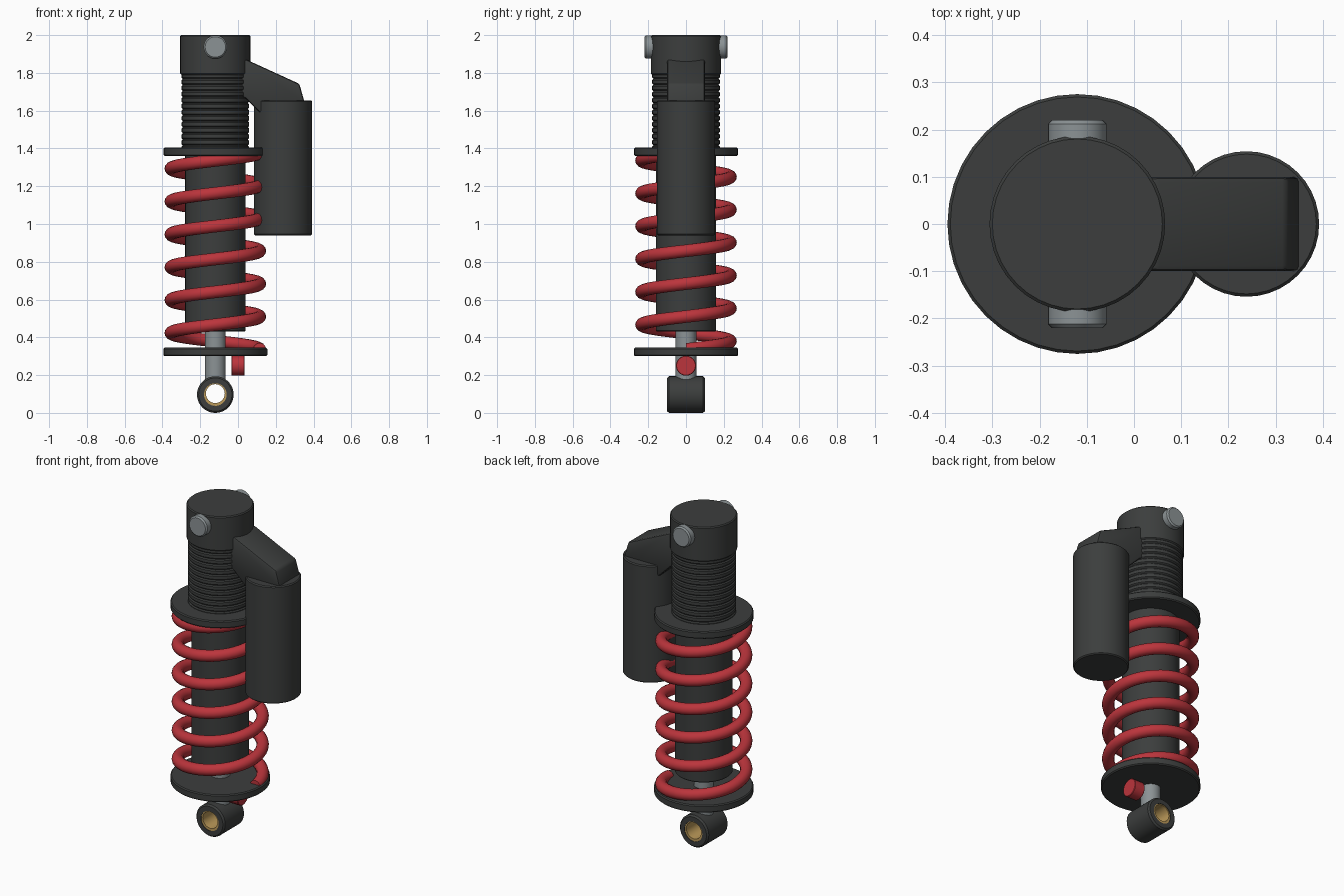
import bpy, bmesh, math
from mathutils import Matrix, Vector

if "Cube" in bpy.data.objects:
    bpy.data.objects.remove(bpy.data.objects["Cube"])

CX = -0.12  # main shock axis


def material(name, rgb):
    m = bpy.data.materials.new(name)
    m.diffuse_color = (*rgb, 1)
    m.use_nodes = True
    m.node_tree.nodes["Principled BSDF"].inputs["Base Color"].default_value = m.diffuse_color
    return m


DARK = material("dark_metal", (0.045, 0.048, 0.047))
RED = material("red_paint", (0.5, 0.035, 0.045))
STEEL = material("steel", (0.26, 0.29, 0.3))
BRASS = material("brass", (0.5, 0.32, 0.1))


def finish(bm, name, mat, angle=35):
    bmesh.ops.recalc_face_normals(bm, faces=bm.faces)
    mesh = bpy.data.meshes.new(name)
    bm.to_mesh(mesh)
    bm.free()
    ob = bpy.data.objects.new(name, mesh)
    bpy.context.collection.objects.link(ob)
    mesh.materials.append(mat)
    bpy.ops.object.select_all(action='DESELECT')
    ob.select_set(True)
    bpy.context.view_layer.objects.active = ob
    bpy.ops.object.shade_smooth_by_angle(angle=math.radians(angle))
    return ob


def lathe(name, profile, mat, loc=(CX, 0, 0), axis='Z', n=40, ring=False):
    """Revolve (radius, height) points; ring=True closes the section, otherwise ends are capped."""
    bm = bmesh.new()
    rows = [[bm.verts.new((r * math.cos(2 * math.pi * i / n), r * math.sin(2 * math.pi * i / n), h))
             for i in range(n)] for r, h in profile]
    pairs = list(zip(rows, rows[1:])) + ([(rows[-1], rows[0])] if ring else [])
    for a, b in pairs:
        for i in range(n):
            j = (i + 1) % n
            bm.faces.new((a[i], a[j], b[j], b[i]))
    if not ring:
        bm.faces.new(rows[0])
        bm.faces.new(rows[-1])
    rot = Matrix() if axis == 'Z' else Vector((0, 0, 1)).rotation_difference(
        Vector((1, 0, 0) if axis == 'X' else (0, 1, 0))).to_matrix().to_4x4()
    bm.transform(Matrix.Translation(loc) @ rot)
    return finish(bm, name, mat)


def rod(name, r, h0, h1, mat, bevel=0.006, **kw):
    return lathe(name, [(r - bevel, h0), (r, h0 + bevel), (r, h1 - bevel), (r - bevel, h1)], mat, **kw)


# Main body, cap and shaft
rod("damper_body", 0.16, 0.43, 1.42, DARK)
rod("top_cap", 0.186, 1.79, 2.0, DARK)
rod("damper_shaft", 0.055, 0.17, 0.5, STEEL, n=32)

# Threaded sleeve with repeated ridges
threads = []
pitch = 0.032
for k in range(13):
    z = 1.385 + k * pitch
    threads += [(0.173, z), (0.179, z + 0.006), (0.179, z + 0.024), (0.173, z + 0.03)]
lathe("threaded_sleeve", threads, DARK)

# Spring seats
rod("upper_spring_seat", 0.275, 1.36, 1.405, DARK)
rod("lower_spring_seat", 0.275, 0.30, 0.345, DARK)

# Coil spring, swept circle along a helix
bm = bmesh.new()
turns, steps, sides, wire, coil = 5.95, 238, 14, 0.034, 0.235
rows = []
for s in range(steps + 1):
    t = 2 * math.pi * turns * s / steps
    z = 0.336 + 0.174 * t / (2 * math.pi)
    out = Vector((math.cos(t), math.sin(t), 0))
    rows.append([bm.verts.new(Vector((CX, 0, z)) + out * (coil + wire * math.cos(a))
                              + Vector((0, 0, wire * math.sin(a))))
                 for a in (2 * math.pi * i / sides for i in range(sides))])
for a, b in zip(rows, rows[1:]):
    for i in range(sides):
        j = (i + 1) % sides
        bm.faces.new((a[i], a[j], b[j], b[i]))
bm.faces.new(rows[0])
bm.faces.new(rows[-1])
finish(bm, "coil_spring", RED, 50)

# Lower mounting eye with bushing
lathe("lower_eye", [(0.06, -0.1), (0.088, -0.1), (0.097, -0.09), (0.097, 0.09), (0.088, 0.1), (0.06, 0.1)],
      DARK, loc=(CX, 0, 0.097), axis='Y', ring=True)
lathe("eye_bushing", [(0.05, -0.097), (0.065, -0.097), (0.065, 0.097), (0.05, 0.097)],
      BRASS, loc=(CX, 0, 0.102), axis='Y', ring=True, n=32)

# Rebound knob under the lower seat
rod("rebound_knob", 0.053, -0.035, 0.035, RED, bevel=0.003, loc=(0, 0, 0.25), axis='X', n=24)

# Upper mounting pins, front and back
for side, label in ((-1, "front"), (1, "back")):
    rod("upper_pin_" + label, 0.062, -0.035, 0.035, STEEL, bevel=0.008,
        loc=(CX, side * 0.185, 1.937), axis='Y', n=32)

# Side reservoir
rod("reservoir", 0.154, 0.94, 1.655, DARK, loc=(0.238, 0, 0))

# Bridge from cap to reservoir, extruded side profile
bm = bmesh.new()
side_profile = [(-0.05, 1.87), (0.045, 1.87), (0.325, 1.742), (0.352, 1.645),
                (0.25, 1.62), (0.125, 1.58), (0.035, 1.67), (-0.05, 1.7)]
face = bm.faces.new([bm.verts.new((x, -0.1, z)) for x, z in side_profile])
ext = bmesh.ops.extrude_face_region(bm, geom=[face])
bmesh.ops.translate(bm, vec=(0, 0.2, 0), verts=[v for v in ext["geom"] if isinstance(v, bmesh.types.BMVert)])
bmesh.ops.recalc_face_normals(bm, faces=bm.faces)
bmesh.ops.bevel(bm, geom=[e for e in bm.edges if e.calc_face_angle(0) > 0.3],
                offset=0.012, segments=2, profile=0.5, affect='EDGES')
finish(bm, "reservoir_bridge", DARK)
